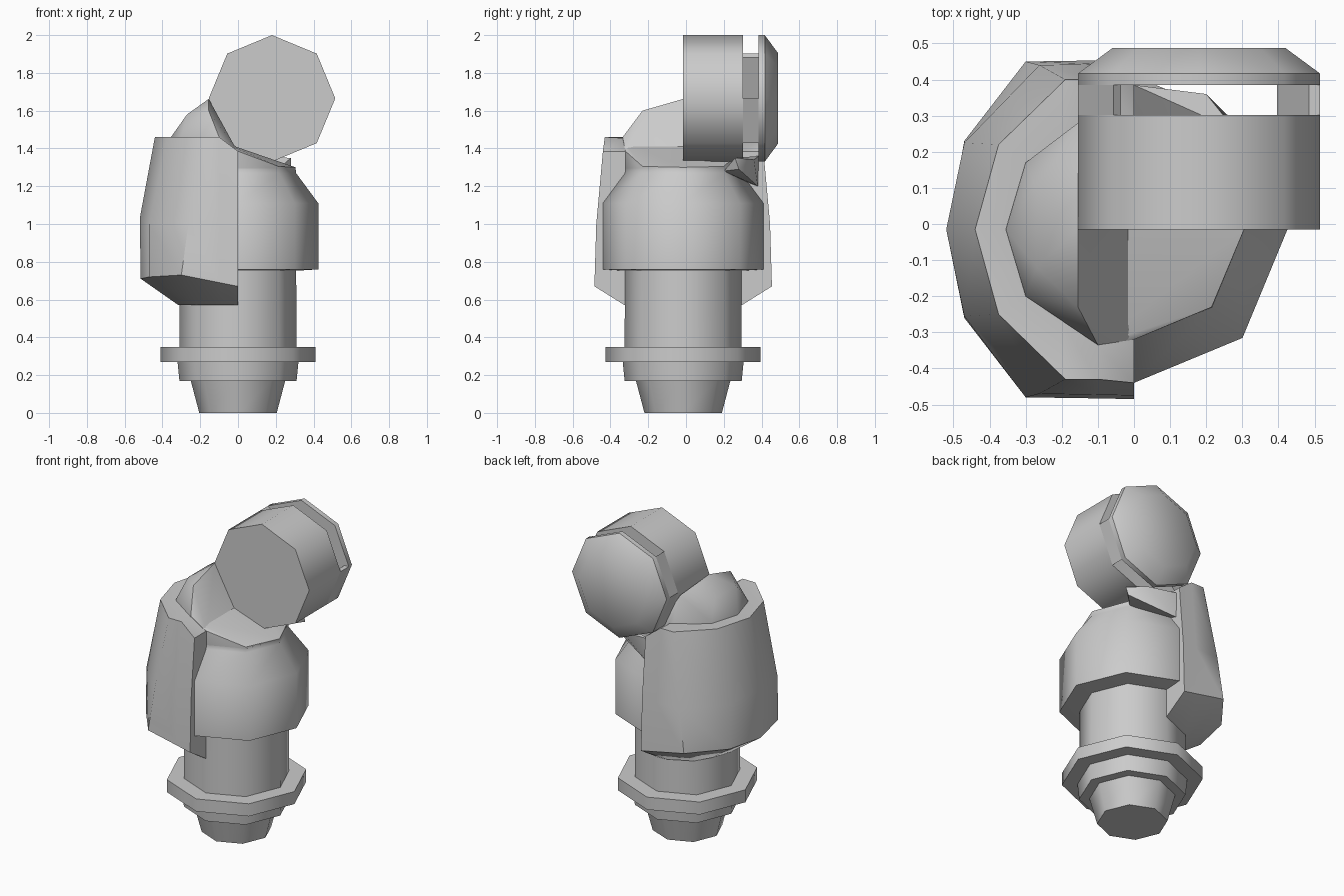
import bpy, bmesh, math

if "Cube" in bpy.data.objects:
    bpy.data.objects.remove(bpy.data.objects["Cube"])

CY = -0.015          # y of the column axis
DX, DZ, DR = 0.18, 1.665, 0.335   # drum centre and radius


def finish(name, bm):
    bmesh.ops.recalc_face_normals(bm, faces=bm.faces)
    me = bpy.data.meshes.new(name)
    bm.to_mesh(me)
    bm.free()
    ob = bpy.data.objects.new(name, me)
    bpy.context.collection.objects.link(ob)
    bpy.ops.object.select_all(action='DESELECT')
    bpy.context.view_layer.objects.active = ob
    ob.select_set(True)
    bpy.ops.object.shade_smooth_by_angle(angle=math.radians(47))
    return ob


def loft(name, rings):
    bm = bmesh.new()
    vs = [[bm.verts.new(p) for p in r] for r in rings]
    n = len(rings[0])
    for a, b in zip(vs, vs[1:]):
        for i in range(n):
            j = (i + 1) % n
            bm.faces.new((a[i], a[j], b[j], b[i]))
    bm.faces.new(vs[0])
    bm.faces.new(vs[-1])
    return finish(name, bm)


def hull(name, pts):
    bm = bmesh.new()
    for p in pts:
        bm.verts.new(p)
    r = bmesh.ops.convex_hull(bm, input=bm.verts)
    loose = [v for v in bm.verts if not v.link_faces]
    bmesh.ops.delete(bm, geom=loose, context='VERTS')
    return finish(name, bm)


def up_ring(r, z):
    return [(r * math.cos(k * math.pi / 4), CY + r * math.sin(k * math.pi / 4), z)
            for k in range(8)]


def drum_pt(r, deg, y):
    a = math.radians(deg)
    return (DX + r * math.cos(a), y, DZ + r * math.sin(a))


def drum_ring(r, y):
    return [drum_pt(r, k * 45, y) for k in range(8)]


def mirror_y(pts):
    # continue a front-to-left row of points round to the back
    return pts + [(x, 2 * CY - y, z) for x, y, z in reversed(pts) if abs(y - CY) > 1e-4]


# Stepped column with flange and barrel body
loft("column", [up_ring(r, z) for r, z in [
    (0.205, 0), (0.25, 0.17), (0.31, 0.17), (0.32, 0.27), (0.41, 0.27),
    (0.41, 0.35), (0.31, 0.35), (0.308, 0.755)]])
loft("barrel_body", [up_ring(r, z) for r, z in [
    (0.30, 0.752), (0.425, 0.76), (0.425, 1.11), (0.307, 1.27), (0.305, 1.295)]])

# Sloped cap and elbow neck leading up to the drum
hull("body_cap", up_ring(0.305, 1.27) + mirror_y([
    (-0.1, -0.335, 1.44), (0, -0.32, 1.385), (0.215, -0.23, 1.305), (0.305, CY, 1.30)]))
hull("elbow_neck", mirror_y([
    (0, -0.32, 1.38), (-0.1, -0.335, 1.3), (-0.1, -0.335, 1.46), (-0.3, -0.2, 1.3),
    (-0.3, -0.2, 1.46), (-0.355, CY, 1.46), (-0.355, CY, 1.3), (-0.27, -0.12, 1.58),
    (-0.155, -0.23, 1.60), (-0.155, CY, 1.662)]) + [(-0.155, 0.28, 1.64)])
hull("rear_wedge", [(0, 0.25, 1.25), (0.2, 0.2, 1.28), (0.28, 0.28, 1.29), (0.2, 0.36, 1.34),
                    (0.0, 0.385, 1.36), (0.28, 0.26, 1.35), (0, 0.38, 1.2)])

# Half-wrap outer jacket on the left side
loft("side_jacket", [mirror_y(r) for r in [
    [(0, -0.325, 0.57), (-0.07, -0.32, 0.57), (-0.21, -0.25, 0.57),
     (-0.27, -0.15, 0.57), (-0.315, CY, 0.57)],
    [(0, -0.485, 0.67), (-0.1, -0.483, 0.69), (-0.30, -0.48, 0.73),
     (-0.47, -0.26, 0.72), (-0.515, CY, 0.71)],
    [(0, -0.475, 1.0), (-0.1, -0.473, 1.0), (-0.262, -0.47, 1.0),
     (-0.47, -0.255, 1.0), (-0.52, CY, 1.03)],
    [(0, -0.44, 1.385), (-0.1, -0.43, 1.46), (-0.19, -0.43, 1.46),
     (-0.375, -0.25, 1.46), (-0.44, CY, 1.46)],
    [(0, -0.33, 1.38), (-0.1, -0.34, 1.455), (-0.2, -0.27, 1.455),
     (-0.3, -0.2, 1.455), (-0.355, CY, 1.455)]]])

# Drum: front section, chamfered rear cap, and the pieces bridging the slot
loft("drum_front", [drum_ring(DR, y) for y in (-0.015, 0.302)])
loft("drum_rear_cap", [drum_ring(DR, 0.385), drum_ring(DR, 0.417), drum_ring(0.24, 0.487)])
for name, a0, a1 in [("slot_bridge_upper", 135, 180), ("slot_bridge_left", 180, 225),
                     ("slot_bridge_right", -45, 0)]:
    hull(name, [drum_pt(r, a, y) for r in (DR, DR - 0.03) for a in (a0, a1)
                for y in (0.302, 0.385)])
